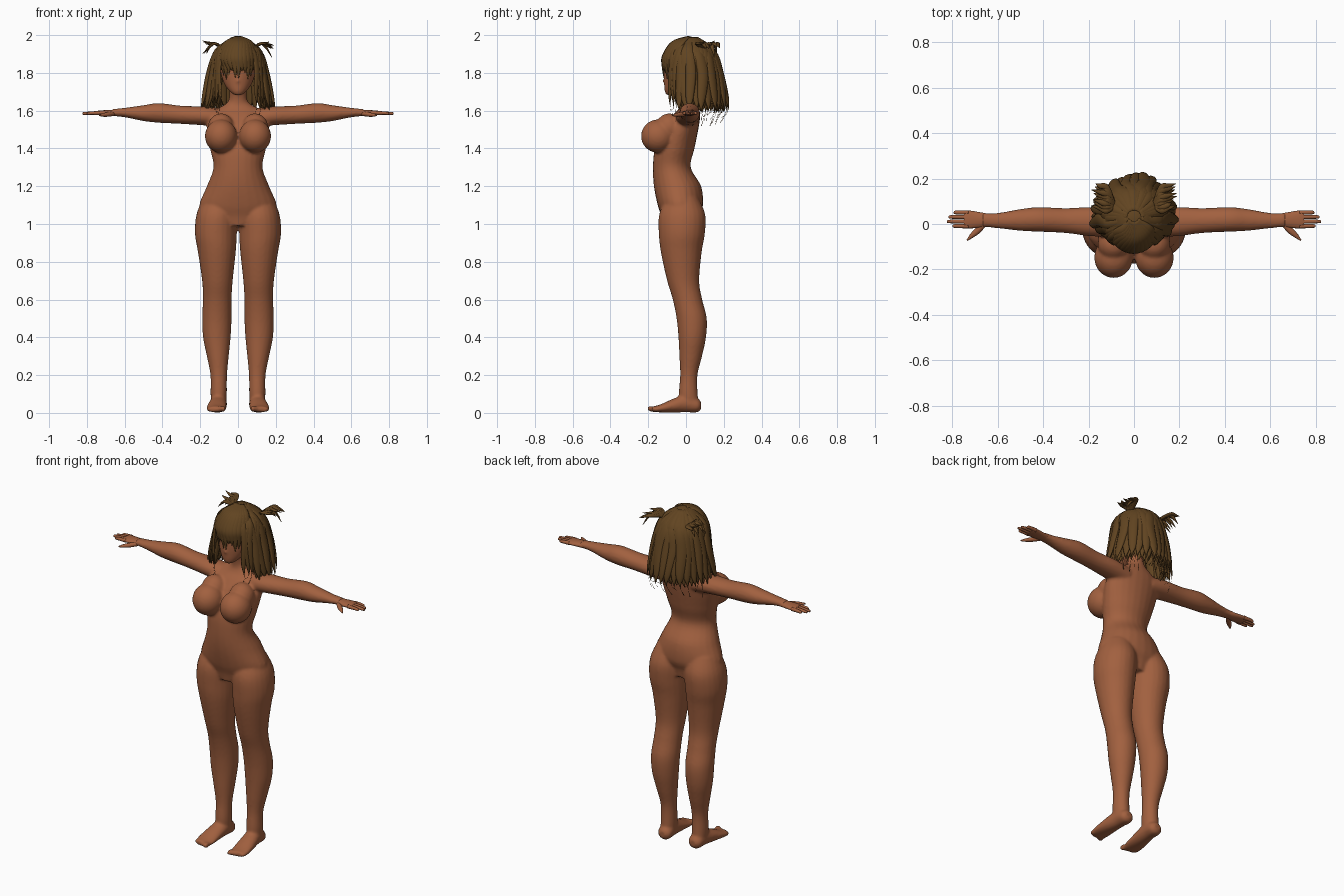
import bpy, bmesh, math, random
from mathutils import Vector, Matrix

cube = bpy.data.objects.get("Cube")
if cube:
    bpy.data.objects.remove(cube)
random.seed(4)
X, Y, Z = Vector((1, 0, 0)), Vector((0, 1, 0)), Vector((0, 0, 1))


def material(name, colour):
    mat = bpy.data.materials.new(name)
    mat.use_nodes = True
    mat.diffuse_color = (*colour, 1)
    mat.node_tree.nodes["Principled BSDF"].inputs["Base Color"].default_value = (*colour, 1)
    return mat


skin = material("warm brown skin", (0.36, 0.118, 0.05))
hair = material("dark brown hair", (0.12, 0.058, 0.015))
iris = material("hazel iris", (0.17, 0.08, 0.025))
lip = material("deep rose lip", (0.2, 0.05, 0.03))


def spline(rows, steps):
    """Catmull-Rom samples through rows of centre and radii."""
    rows = [Vector(r) for r in rows]
    out = []
    for i in range(len(rows) - 1):
        a, b, c, d = rows[max(i - 1, 0)], rows[i], rows[i + 1], rows[min(i + 2, len(rows) - 1)]
        for k in range(steps):
            t = k / steps
            out.append(b + (c - a) * t / 2 + (a - b * 2.5 + c * 2 - d / 2) * t * t
                       + ((b - c) * 1.5 + (d - a) / 2) * t ** 3)
    return out + [rows[-1]]


def tube(bm, rows, ref, axis=None, sides=24, steps=5):
    """Loft ellipses; each row is x, y, z, width radius, radius along ref."""
    pts = spline(rows, steps)
    rings = []
    for i, p in enumerate(pts):
        t = axis or (pts[min(i + 1, len(pts) - 1)].xyz - pts[max(i - 1, 0)].xyz).normalized()
        n = (ref - t * ref.dot(t)).normalized()
        w = t.cross(n)
        ring = []
        for k in range(sides):
            a = math.tau * k / sides
            ring.append(bm.verts.new(p.xyz + w * p[3] * math.cos(a) + n * p[4] * math.sin(a)))
        rings.append(ring)
    for r, s in zip(rings, rings[1:]):
        for k in range(sides):
            j = (k + 1) % sides
            bm.faces.new((r[k], r[j], s[j], s[k]))
    bm.faces.new(rings[0][::-1])
    bm.faces.new(rings[-1])


def ball(bm, centre, radii, turn=0.0):
    m = Matrix.Translation(centre) @ Matrix.Rotation(turn, 4, 'Z') @ Matrix.Diagonal((*radii, 1))
    return bmesh.ops.create_uvsphere(bm, u_segments=32, v_segments=20, radius=1, matrix=m)["verts"]


def finish(bm, name, mat):
    bmesh.ops.recalc_face_normals(bm, faces=bm.faces[:])
    for f in bm.faces:
        f.smooth = True
    mesh = bpy.data.meshes.new(name)
    bm.to_mesh(mesh)
    bm.free()
    mesh.materials.append(mat)
    ob = bpy.data.objects.new(name, mesh)
    bpy.context.collection.objects.link(ob)
    return ob


# Torso and neck: z, y, half width, half depth
torso = [(.99, -.03, .09, .09), (1.04, -.03, .18, .1), (1.1, -.03, .205, .12),
         (1.2, -.045, .165, .125), (1.3, -.075, .13, .1), (1.4, -.06, .148, .105),
         (1.5, -.03, .165, .095), (1.57, 0, .16, .075), (1.61, .015, .11, .055),
         (1.65, .015, .052, .045), (1.73, 0, .045, .045)]
# Head: same layout
head = [(1.682, -.085, .016, .018), (1.7, -.07, .042, .042), (1.74, -.04, .072, .076),
        (1.8, -.02, .092, .097), (1.88, 0, .102, .11), (1.94, .01, .085, .095), (1.975, .01, .04, .05)]
# Leg: z, x, y, half width, half depth
leg = [(1.14, .1, -.02, .085, .085), (1.05, .112, -.02, .108, .122), (.95, .117, -.022, .111, .122),
       (.85, .112, -.025, .1, .108), (.7, .109, -.015, .081, .085), (.6, .11, .008, .076, .078),
       (.5, .112, .03, .078, .08), (.4, .112, .033, .073, .073), (.3, .107, .025, .058, .06),
       (.2, .102, .015, .044, .046), (.1, .102, .012, .043, .05), (.03, .102, .02, .04, .05)]
# Foot: y, x, z, half width, half height
foot = [(.08, .1, .04, .02, .02), (.06, .1, .04, .04, .037), (0, .103, .05, .044, .047),
        (-.07, .11, .038, .05, .036), (-.14, .115, .023, .053, .02), (-.18, .113, .019, .046, .015)]
# Arm: x, y, z, half depth, half height
arm = [(.08, .01, 1.56, .06, .05), (.18, .01, 1.572, .065, .05), (.3, .015, 1.578, .055, .048),
       (.42, .02, 1.588, .054, .052), (.5, .018, 1.587, .048, .042),
       (.6, .015, 1.59, .034, .025), (.67, .018, 1.59, .031, .018)]

# Body: overlapping lofts fused into one smooth skin
bm = bmesh.new()
for rows in (torso, head):
    tube(bm, [(0, y, z, w, d) for z, y, w, d in rows], Y, Z)
ball(bm, (0, -.112, 1.757), (.008, .013, .011))
for s in (1, -1):
    tube(bm, [(s * x, y, z, w, d) for z, x, y, w, d in leg], Y, Z)
    tube(bm, [(s * x, y, z, w, h) for y, x, z, w, h in foot], Z, Y)
    tube(bm, [(s * x, y, z, w, h) for x, y, z, w, h in arm], Z, X)
    ball(bm, (s * .09, -.148, 1.465), (.085, .09, .088))
    ball(bm, (s * .09, -.09, 1.51), (.07, .07, .075))
    for k in range(5):
        r = .016 - .0018 * k
        ball(bm, (s * (.078 + .019 * k), -.184 + .007 * k, .006 + r), (r * .8, r * 1.4, r))
body = finish(bm, "body", skin)
fuse = body.modifiers.new("fuse", 'REMESH')
fuse.mode = 'VOXEL'
fuse.voxel_size = .008
fuse.use_smooth_shade = True
relax = body.modifiers.new("relax", 'SMOOTH')
relax.factor = .5
relax.iterations = 4

# Hands: flat palm, four fingers and a thumb
for s, side in ((1, "left"), (-1, "right")):
    bm = bmesh.new()
    tube(bm, [(s * x, y, 1.588, w, h) for x, y, w, h in
              ((.64, .017, .028, .017), (.68, .018, .034, .016), (.73, .02, .04, .013), (.75, .02, .037, .01))],
         Z, X, 20)
    for k, tip in enumerate((.795, .818, .812, .79)):
        y = -.01 + .02 * k
        tube(bm, [(s * .73, y, 1.588, .0095, .0105), (s * .775, y + .001, 1.587, .009, .009),
                  (s * tip, y + .001, 1.585, .007, .007), (s * (tip + .005), y, 1.585, .002, .002)], Z, X, 12)
    tube(bm, [(s * .66, 0, 1.584, .012, .012), (s * .69, -.03, 1.58, .014, .012),
              (s * .715, -.052, 1.577, .01, .009), (s * .735, -.072, 1.575, .003, .003)], Z, None, 12)
    finish(bm, side + "_hand", skin)

# Face: irises, lashes, brows and lips
for s, side in ((1, "left"), (-1, "right")):
    bm = bmesh.new()
    ball(bm, (s * .04, -.102, 1.797), (.017, .004, .018), s * .4)
    finish(bm, side + "_iris", iris)
    bm = bmesh.new()
    for z, r in ((1.815, .003), (1.842, .002)):
        tube(bm, [(s * .018, -.112, z - .004, r, r), (s * .04, -.105, z + .004, r, r),
                  (s * .064, -.089, z - .005, r, r)], Z, X, 8)
    finish(bm, side + "_lash_and_brow", hair)
bm = bmesh.new()
ball(bm, (0, -.104, 1.722), (.015, .004, .003))
finish(bm, "lips", lip)

# Hair cap with the face side opened
bm = bmesh.new()
cap = ball(bm, (0, .022, 1.85), (.124, .134, .142))
bmesh.ops.delete(bm, geom=[v for v in cap if v.co.z < 1.88 and v.co.y < .02 or v.co.z < 1.76], context='VERTS')
finish(bm, "hair_cap", hair)


def lock(bm, angle, profile, width, wave=0.0):
    """Hanging lock; angle runs from the front, profile lists z, x reach, y reach."""
    out = Vector((math.sin(angle), -math.cos(angle), 0))
    rows = []
    for i, (z, rx, ry) in enumerate(profile):
        taper = (.5, 1, 1.1, .8, .08)[min(i, 4)] if i < len(profile) - 1 else .08
        bend = wave * math.sin(i * 2.2)
        rows.append((out.x * rx - out.y * bend, .03 + out.y * ry + out.x * bend, z,
                     width * taper, width * .42 * taper))
    tube(bm, rows, out + Z * .3, None, 8, 5)


# Long locks: inner and outer layers around sides and back
bm = bmesh.new()
for layer in range(3):
    count = 21
    for k in range(count):
        a = math.radians(64 + 232 * (k + .5 * (layer % 2)) / (count - .5))
        grow = 1 - .1 * layer + random.uniform(-.04, .05)
        back = max(0, -math.cos(a))
        end = random.uniform(1.51, 1.6) + .03 * layer
        lock(bm, a, [(1.985, .03, .03), (1.91, .118, .12), (1.8, .15 * grow, .155 * grow),
                     (1.67, .178 * grow, (.15 + .035 * back) * grow),
                     (1.6, .19 * grow, (.14 + .05 * back) * grow),
                     (end, .175 * grow, (.11 + .05 * back) * grow)],
             random.uniform(.021, .03), random.uniform(-.012, .012))
finish(bm, "long_locks", hair)

# Front locks framing the face and resting on the chest
bm = bmesh.new()
for s in (1, -1):
    for k in range(6):
        a = s * math.radians(42 + 7 * k)
        lock(bm, a, [(1.985, .03, .03), (1.92, .12, .125), (1.82, .145, .15), (1.7, .145 + .004 * k, .155),
                     (1.63, .15, .15), (random.uniform(1.55, 1.61), .135, .15)],
             random.uniform(.013, .019), random.uniform(-.01, .01))
finish(bm, "front_locks", hair)

# Fringe across the forehead
bm = bmesh.new()
for k in range(13):
    a = math.radians(-54 + 9 * k)
    lock(bm, a, [(1.99, .02, .02), (1.96, .08, .1), (1.89, .118, .147),
                 (1.84, .116, .152), (1.79 + .025 * math.cos(k * 1.7), .11, .148)], .021, .006)
finish(bm, "fringe", hair)

# Flicked tufts at the sides of the crown
bm = bmesh.new()
for s in (1, -1):
    for k in range(8):
        lift = random.uniform(-.07, .03)
        reach = random.uniform(.16, .19)
        y = .06 + .014 * k
        tube(bm, [(s * .085, .08, 1.93, .008, .006), (s * .12, y, 1.955, .014, .007),
                  (s * .15, y + .01, 1.95 + lift * .3, .011, .006),
                  (s * reach, y + .02, 1.94 + lift, .001, .001)], Z, None, 8)
finish(bm, "crown_tufts", hair)
